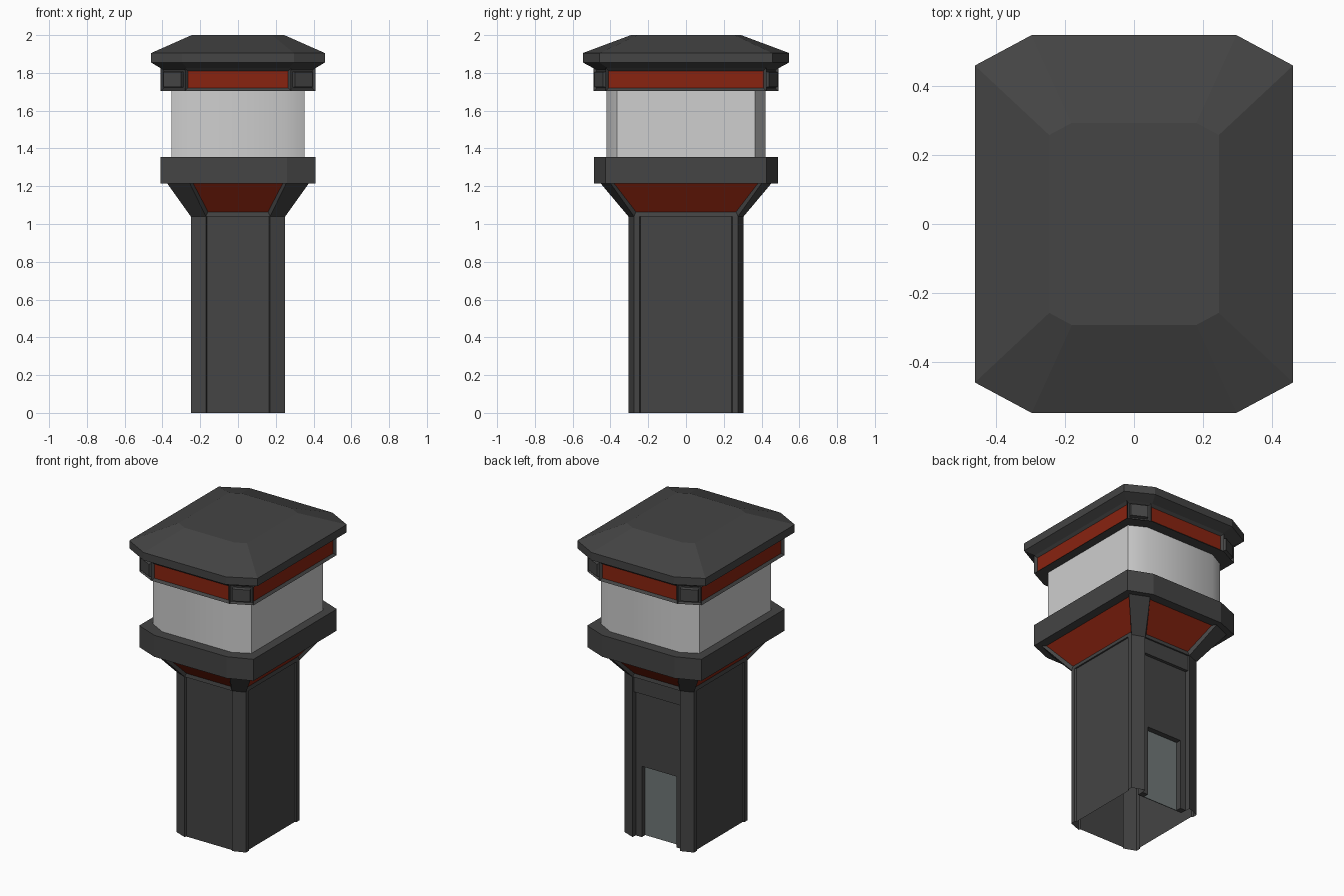
import bpy, bmesh, math

if "Cube" in bpy.data.objects:
    bpy.data.objects.remove(bpy.data.objects["Cube"])


def material(name, rgb):
    m = bpy.data.materials.new(name)
    m.diffuse_color = (*rgb, 1)
    m.use_nodes = True
    m.node_tree.nodes["Principled BSDF"].inputs["Base Color"].default_value = m.diffuse_color
    return m


DARK = material("dark_grey", (0.058, 0.058, 0.058))
RED = material("rust_red", (0.25, 0.017, 0.005))
GLASS = material("pale_glass", (0.62, 0.62, 0.62))
DOOR = material("door_grey", (0.16, 0.185, 0.185))


def octagon(xe, ye, xi, yi):
    """Rectangle xe by ye with cut corners; even sides are flats, odd are corners."""
    return [(-xi, -ye), (xi, -ye), (xe, -yi), (xe, yi),
            (xi, ye), (-xi, ye), (-xe, yi), (-xe, -yi)]


def finish(bm, name, mats):
    me = bpy.data.meshes.new(name)
    bm.to_mesh(me)
    bm.free()
    for m in mats:
        me.materials.append(m)
    ob = bpy.data.objects.new(name, me)
    bpy.context.collection.objects.link(ob)
    return ob


def loft(rings, bottom=True, top=True):
    """Join (outline, z) rings; returns the bmesh and the side faces per level."""
    bm = bmesh.new()
    vs = [[bm.verts.new((x, y, z)) for x, y in pts] for pts, z in rings]
    n = len(vs[0])
    levels = []
    for a, b in zip(vs, vs[1:]):
        levels.append([bm.faces.new((a[i], a[(i + 1) % n], b[(i + 1) % n], b[i]))
                       for i in range(n)])
    if bottom:
        bm.faces.new(vs[0][::-1])
    if top:
        bm.faces.new(vs[-1])
    return bm, levels


def inset(bm, faces, thickness, depth, mat=0):
    bm.normal_update()
    bmesh.ops.inset_individual(bm, faces=faces, thickness=thickness, depth=depth)
    for f in faces:
        f.material_index = mat


def box(name, x0, x1, y0, y1, z0, z1, mat):
    pts = [(x0, y0), (x1, y0), (x1, y1), (x0, y1)]
    return finish(loft([(pts, z0), (pts, z1)])[0], name, [mat])


# Hollow shaft with raised corner pillars, deep recess at the back
right = [(0.165, -0.293), (0.17, -0.305), (0.25, -0.275), (0.25, -0.245), (0.24, -0.24),
         (0.24, 0.24), (0.25, 0.245), (0.25, 0.275), (0.17, 0.305), (0.165, 0.235)]
outline = right + [(-x, y) for x, y in reversed(right)]
bm, _ = loft([(outline, 0), (outline, 1.04)], False, False)
finish(bm, "shaft", [DARK])

# Back wall: lintel, door surround and door
box("back_lintel", -0.166, 0.166, 0.235, 0.295, 0.94, 1.04, DARK)
box("back_panel", -0.166, 0.166, 0.235, 0.275, 0.46, 0.94, DARK)
for side, s in (("left", -1), ("right", 1)):
    xa, xb = sorted((s * 0.125, s * 0.166))
    box("door_jamb_" + side, xa, xb, 0.235, 0.275, 0, 0.46, DARK)
box("door", -0.125, 0.125, 0.235, 0.24, 0, 0.46, DOOR)

# Flared neck with sunken red panels
bm, lv = loft([(octagon(0.25, 0.305, 0.17, 0.275), 1.04),
               (octagon(0.375, 0.452, 0.255, 0.4), 1.215)], True, False)
inset(bm, lv[0][::2], 0.02, -0.018, 1)
finish(bm, "flared_neck", [DARK, RED])

# Gallery collar
ring = octagon(0.41, 0.487, 0.26, 0.427)
finish(loft([(ring, 1.215), (ring, 1.355)])[0], "collar", [DARK])

# Glass cab, smooth across the shallow corners
ring = octagon(0.353, 0.42, 0.25, 0.365)
glass = finish(loft([(ring, 1.355), (ring, 1.705)], False, False)[0], "glass_cab", [GLASS])
bpy.context.view_layer.objects.active = glass
glass.select_set(True)
bpy.ops.object.shade_smooth_by_angle(angle=math.radians(30))
glass.select_set(False)

# Upper band: sunken red panels on flats, raised blocks on the corners
ring = octagon(0.41, 0.49, 0.28, 0.425)
bm, lv = loft([(ring, 1.705), (ring, 1.825)])
inset(bm, lv[0][::2], 0.02, -0.015, 1)
inset(bm, lv[0][1::2], 0.012, -0.015)
inset(bm, lv[0][1::2], 0.012, 0)
inset(bm, lv[0][1::2], 0.006, 0.02)
finish(bm, "upper_band", [DARK, RED])

# Hipped roof with eaves
eave = octagon(0.46, 0.546, 0.296, 0.458)
bm, _ = loft([(octagon(0.41, 0.49, 0.27, 0.415), 1.825), (eave, 1.855), (eave, 1.905),
              (octagon(0.245, 0.292, 0.18, 0.257), 2.0)])
finish(bm, "roof", [DARK])
